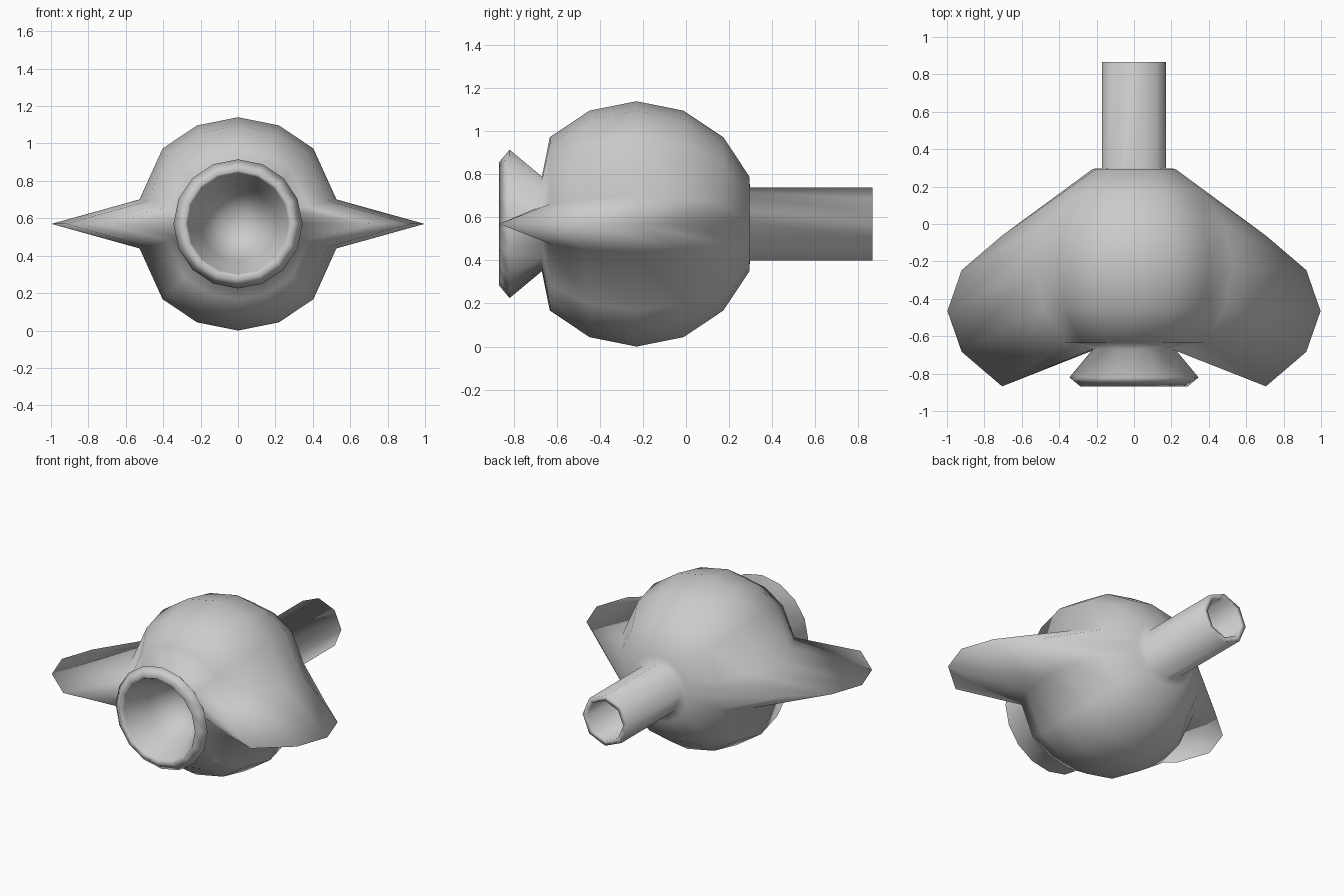
import bpy, bmesh
from math import sin, cos, pi
from mathutils import Vector

cube = bpy.data.objects.get("Cube")
if cube:
    bpy.data.objects.remove(cube, do_unlink=True)

# One plain grey for the whole model
grey = bpy.data.materials.new("plain grey")
grey.use_nodes = True
grey.diffuse_color = (0.6, 0.6, 0.6, 1)
grey.node_tree.nodes["Principled BSDF"].inputs["Base Color"].default_value = (0.6, 0.6, 0.6, 1)

SIDES, RADIUS, HEIGHT, MID = 16, 0.57, 0.57, -0.23


def circle(y, r):
    return [Vector((r * sin(2 * pi * i / SIDES), y, r * cos(2 * pi * i / SIDES)))
            for i in range(SIDES)]


def body_ring(step):
    """Sphere ring whose side points are pulled out into thin fins."""
    a = step * pi / 8
    ring = circle(MID - RADIUS * cos(a), RADIUS * sin(a))
    for i in (4, 12):
        ring[i].x *= 1.75
        ring[i].y -= 0.235
        for j in (i - 1, i + 1):
            ring[j].z *= 0.6
    return ring


def tube_ring(y, r):
    """Eight-sided ring: every second point lies midway along a side."""
    return [p * 1 if i % 2 == 0 else Vector((p.x * cos(pi / 8), y, p.z * cos(pi / 8)))
            for i, p in enumerate(circle(y, r))]


# Rings in order: bowl, rim, flared mouth, neck, finned body, hollow tube
rings = [circle(y, r) for y, r in (
    (-0.52, 0.09), (-0.58, 0.16), (-0.68, 0.20), (-0.84, 0.27), (-0.87, 0.285),
    (-0.82, 0.345), (-0.67, 0.22))]
rings += [body_ring(s) for s in range(2, 7)]
rings.append(circle(0.295, 0.22))
rings += [tube_ring(y, r) for y, r in (
    (0.297, 0.17), (0.867, 0.17), (0.867, 0.135), (0.45, 0.135))]

bm = bmesh.new()
loops = [[bm.verts.new(p + Vector((0, 0, HEIGHT))) for p in ring] for ring in rings]
for a, b in zip(loops, loops[1:]):
    for i in range(SIDES):
        j = (i + 1) % SIDES
        bm.faces.new((a[i], a[j], b[j], b[i]))
# Close the bowl and the bottom of the tube
for loop, y in ((loops[0], -0.50), (loops[-1], 0.45)):
    tip = bm.verts.new((0, y, HEIGHT))
    for i in range(SIDES):
        bm.faces.new((loop[i], loop[(i + 1) % SIDES], tip))
bmesh.ops.recalc_face_normals(bm, faces=bm.faces)
for f in bm.faces:
    f.smooth = True

mesh = bpy.data.meshes.new("finned_body")
bm.to_mesh(mesh)
bm.free()
mesh.materials.append(grey)
body = bpy.data.objects.new("finned_body", mesh)
bpy.context.collection.objects.link(body)
